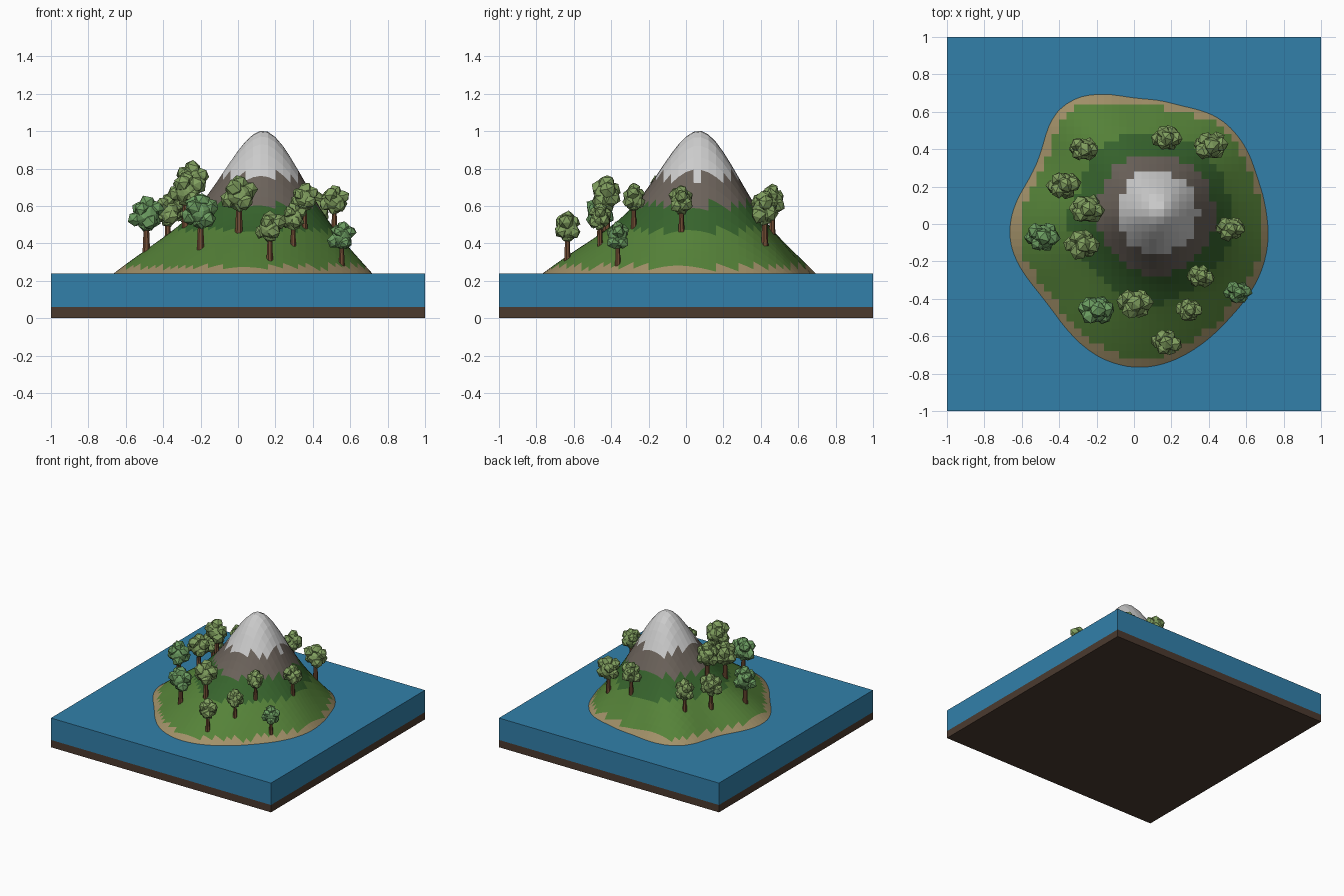
import bpy, bmesh, math, random
from mathutils import Vector, Matrix

if "Cube" in bpy.data.objects:
    bpy.data.objects.remove(bpy.data.objects["Cube"])

random.seed(4)
SEA = 0.24
PEAK = (0.135, 0.07)


def mat(name, r, g, b):
    m = bpy.data.materials.new(name)
    m.diffuse_color = (r, g, b, 1)
    m.use_nodes = True
    m.node_tree.nodes["Principled BSDF"].inputs["Base Color"].default_value = m.diffuse_color
    return m


def finish(bm, name, mats):
    me = bpy.data.meshes.new(name)
    bm.to_mesh(me)
    bm.free()
    for m in mats:
        me.materials.append(m)
    ob = bpy.data.objects.new(name, me)
    bpy.context.collection.objects.link(ob)
    return ob


def slab(name, z0, z1, m):
    bm = bmesh.new()
    bmesh.ops.create_cube(bm, size=1, matrix=Matrix.Translation((0, 0, (z0 + z1) / 2))
                          @ Matrix.Diagonal((2, 2, z1 - z0, 1)))
    finish(bm, name, [m])


# Sea bed and water block
slab("sea_bed", 0, 0.06, mat("earth", 0.07, 0.042, 0.028))
slab("water", 0.06, SEA, mat("water", 0.032, 0.216, 0.402))

# Coastline, stored as angle and radius around the peak
COAST = [(.715, -.08), (.70, .07), (.65, .25), (.58, .43), (.46, .56), (.25, .625),
         (0, .665), (-.2, .695), (-.35, .66), (-.45, .55), (-.485, .4), (-.54, .26),
         (-.63, .12), (-.67, -.03), (-.64, -.18), (-.56, -.30), (-.46, -.42),
         (-.36, -.56), (-.24, -.68), (-.1, -.75), (.05, -.77), (.2, -.735),
         (.35, -.65), (.5, -.51), (.61, -.38), (.68, -.25)]
TAU = 2 * math.pi
polar = sorted((math.atan2(y - PEAK[1], x - PEAK[0]) % TAU,
                math.hypot(x - PEAK[0], y - PEAK[1])) for x, y in COAST)
polar = [(polar[-1][0] - TAU, polar[-1][1])] + polar + [(polar[0][0] + TAU, polar[0][1])]


def coast_radius(a):
    a %= TAU
    for (a0, r0), (a1, r1) in zip(polar, polar[1:]):
        if a0 <= a <= a1:
            return r0 + (r1 - r0) * (a - a0) / (a1 - a0)


def ground(x, y):
    dx, dy = x - PEAK[0], y - PEAK[1]
    d, a = math.hypot(dx, dy), math.atan2(dy, dx)
    radius = sum(coast_radius(a + k * 0.05) for k in range(-2, 3)) / 5
    t = d / radius
    return SEA + 0.41 * (1 - t ** 1.5) + 0.355 * math.exp(-d * d / (2 * 0.19 ** 2))


# Island height field, coloured in bands by height
bm = bmesh.new()
bmesh.ops.create_grid(bm, x_segments=50, y_segments=50, size=1)
for v in bm.verts:
    v.co.z = max(ground(v.co.x, v.co.y), 0.1)
bmesh.ops.delete(bm, geom=[f for f in bm.faces if all(v.co.z < SEA - 0.01 for v in f.verts)],
                 context='FACES')
bands = [0.275, 0.47, 0.61, 0.755]
for f in bm.faces:
    z = f.calc_center_median().z
    f.material_index = sum(z > b for b in bands)
finish(bm, "island", [mat("sand", .36, .28, .14), mat("grass", .091, .223, .04),
                      mat("forest_floor", .038, .127, .026), mat("rock", .15, .125, .105),
                      mat("snow", .52, .52, .54)])

# Trees: tapered trunk and a crown of faceted lobes
bark = mat("bark", .17, .075, .035)
leaves = [mat("leaf_olive", .22, .35, .115), mat("leaf_green", .15, .34, .12)]


def tree(n, x, y, w, kind):
    base = Vector((x, y, ground(x, y) - 0.015))
    s = w / 0.2
    bm = bmesh.new()
    bmesh.ops.create_cone(bm, cap_ends=True, segments=7, radius1=.021 * s, radius2=.013 * s,
                          depth=.17 * s, matrix=Matrix.Translation(base + Vector((0, 0, .085 * s))))
    finish(bm, f"trunk_{n}", [bark])

    bm = bmesh.new()
    lobes = [(0, 0, .20, .066, 2), (.005, 0, .262, .048, 1), (0, 0, .155, .045, 1)]
    for k in range(6):
        a = k * TAU / 6 + random.uniform(-.25, .25)
        lobes.append((.054 * math.cos(a), .037 * math.sin(a),
                      .205 + .03 * (-1) ** k + random.uniform(-.01, .01),
                      random.uniform(.042, .05), 1))
    for lx, ly, lz, r, sub in lobes:
        turn = Matrix.Rotation(random.uniform(0, TAU), 4, 'Z') @ Matrix.Rotation(random.uniform(0, 3), 4, 'X')
        made = bmesh.ops.create_icosphere(
            bm, subdivisions=sub, radius=r * s,
            matrix=Matrix.Translation(base + Vector((lx, ly, lz)) * s) @ turn)
        for v in made["verts"]:
            v.co += Vector([random.uniform(-.004, .004) for _ in range(3)])
    finish(bm, f"crown_{n}", [leaves[kind]])


TREES = [(-.27, .40, .17, 0), (-.375, .21, .19, 0), (-.25, .08, .20, 0), (-.28, -.11, .20, 0),
         (-.49, -.07, .20, 1), (-.20, -.46, .20, 1), (.005, -.425, .205, 0), (.17, -.635, .175, 0),
         (.295, -.46, .155, 0), (.355, -.28, .16, 0), (.555, -.365, .155, 1), (.515, -.025, .165, 0),
         (.41, .42, .195, 0), (.175, .46, .175, 0)]
for n, t in enumerate(TREES, 1):
    tree(n, *t)
